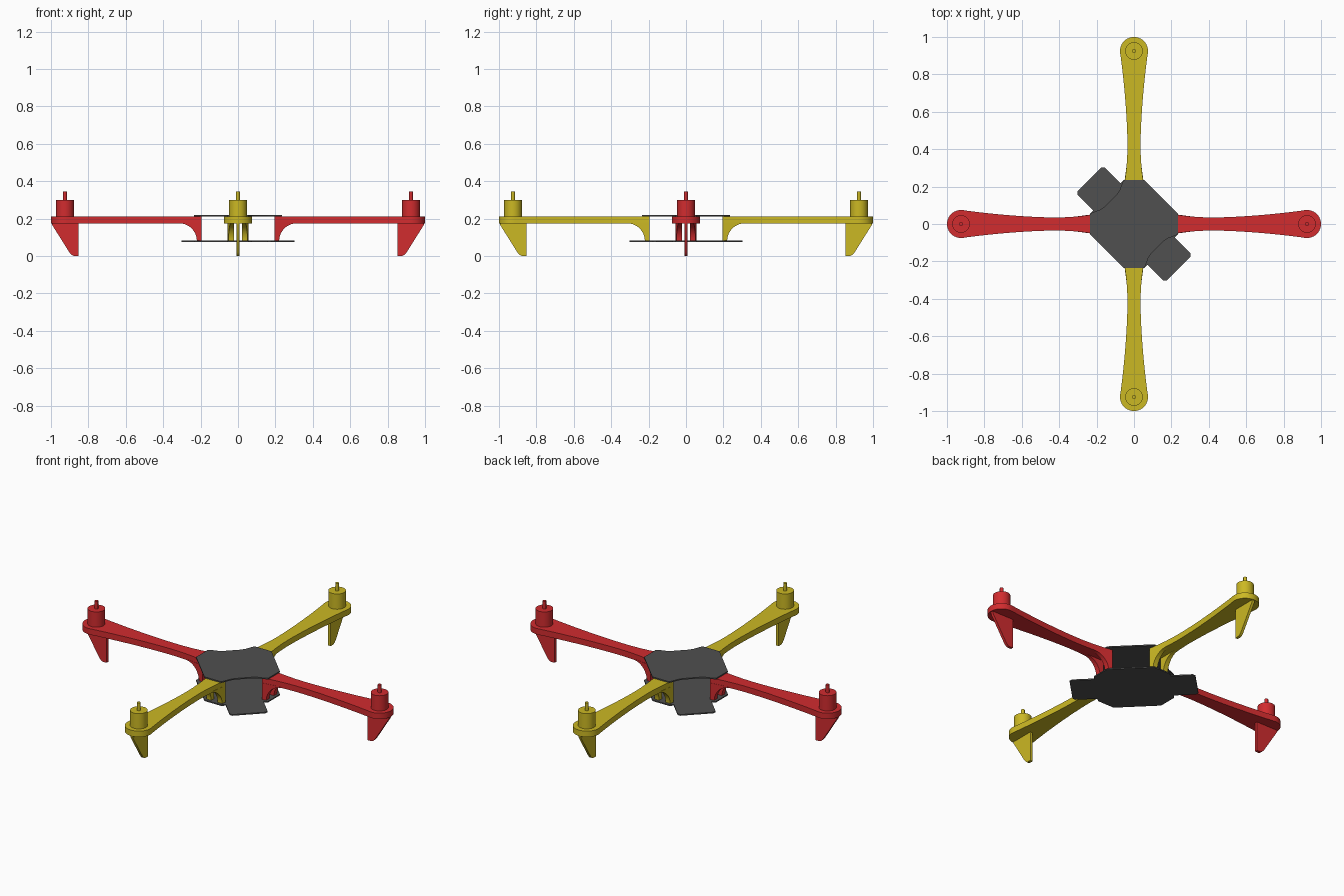
import bpy, bmesh, math
from mathutils import Matrix, Vector

if "Cube" in bpy.data.objects:
    bpy.data.objects.remove(bpy.data.objects["Cube"], do_unlink=True)


def material(name, rgb):
    m = bpy.data.materials.new(name)
    m.use_nodes = True
    m.diffuse_color = (*rgb, 1)
    m.node_tree.nodes["Principled BSDF"].inputs["Base Color"].default_value = (*rgb, 1)
    return m


RED = material("red", (0.64, 0.025, 0.028))
YELLOW = material("yellow", (0.6, 0.48, 0.017))
GREY = material("dark grey", (0.08, 0.08, 0.08))


def finish(name, bm, mat, angle=0.0):
    bmesh.ops.recalc_face_normals(bm, faces=bm.faces)
    mesh = bpy.data.meshes.new(name)
    bm.to_mesh(mesh)
    bm.free()
    mesh.materials.append(mat)
    ob = bpy.data.objects.new(name, mesh)
    bpy.context.collection.objects.link(ob)
    ob.rotation_euler.z = angle
    bpy.ops.object.select_all(action='DESELECT')
    ob.select_set(True)
    bpy.context.view_layer.objects.active = ob
    bpy.ops.object.shade_smooth_by_angle(angle=math.radians(30))
    return ob


def loft(bm, first, second):
    """Solid between two matching closed loops of points."""
    a = [bm.verts.new(p) for p in first]
    b = [bm.verts.new(p) for p in second]
    bm.faces.new(a)
    bm.faces.new(b[::-1])
    for i in range(len(a)):
        j = (i + 1) % len(a)
        bm.faces.new((a[i], a[j], b[j], b[i]))


def cylinder(bm, x, r, z0, z1, sides=40):
    bmesh.ops.create_cone(bm, cap_ends=True, segments=sides, radius1=r, radius2=r,
                          depth=z1 - z0,
                          matrix=Matrix.Translation((x, 0, (z0 + z1) / 2)))


INNER, TIP, PAD = 0.195, 0.925, 0.075
Z_LOW, Z_TOP, Z_BASE = 0.175, 0.21, 0.08


def half_width(x):
    """Waisted arm: wide at the hub and at the motor pad."""
    waist = 0.035
    if x < 0.42:
        return waist + 0.02 * ((0.42 - x) / 0.225) ** 2
    t = (x - 0.42) / (TIP - 0.42)
    return waist + (PAD - waist) * t ** 1.7 if t < 0.95 else PAD


def build_arm(label, angle, mat):
    # waisted beam with round motor pad
    bm = bmesh.new()
    xs = [INNER + (0.89 - INNER) * i / 24 for i in range(25)]
    side = [(x, half_width(x)) for x in xs]
    cap = [(TIP + PAD * math.cos(t), PAD * math.sin(t))
           for t in (math.radians(100 - 10 * i) for i in range(21))]
    outline = side + cap + [(x, -y) for x, y in reversed(side)]
    loft(bm, [(x, y, Z_LOW) for x, y in outline], [(x, y, Z_TOP) for x, y in outline])
    finish(label + "_arm", bm, mat, angle)

    # pair of curved brackets reaching down to the lower plate
    bm = bmesh.new()
    curve = [(0.315 - 0.095 * math.cos(t), Z_BASE + 0.095 * math.sin(t))
             for t in (math.pi / 2 * i / 12 for i in range(13))]
    profile = [(INNER, Z_BASE)] + curve + [(0.315, 0.18), (INNER, 0.18)]
    for s in (1, -1):
        loft(bm, [(x, s * 0.021, z) for x, z in profile],
             [(x, s * half_width(x), z) for x, z in profile])
    finish(label + "_bracket", bm, mat, angle)

    # landing fin under the pad
    bm = bmesh.new()
    fin = [(0.853, 0.18), (0.853, 0.0), (0.878, 0.0), (0.89, 0.006),
           (0.902, 0.02), (0.993, 0.165), (0.995, 0.18)]
    loft(bm, [(x, -0.008, z) for x, z in fin], [(x, 0.008, z) for x, z in fin])
    finish(label + "_landing_fin", bm, mat, angle)

    # motor can and shaft
    bm = bmesh.new()
    cylinder(bm, TIP, 0.047, Z_TOP - 0.005, 0.3)
    cylinder(bm, TIP, 0.01, 0.295, 0.345, 16)
    finish(label + "_motor", bm, mat, angle)


for i, (label, mat) in enumerate((("left", RED), ("back", YELLOW),
                                  ("right", RED), ("front", YELLOW))):
    build_arm(label, i * math.pi / 2, mat)


def build_plate(name, z0, z1, edge):
    """Octagon whose two opposite diagonal sides follow edge, in (out, along)."""
    r = math.sqrt(0.5)
    half = [(0.055, -0.235)]
    half += [((u + v) * r, (v - u) * r) for u, v in edge]
    half += [(0.235, -0.055), (0.235, 0.055), (0.055, 0.235)]
    outline = half + [(-x, -y) for x, y in half]
    bm = bmesh.new()
    loft(bm, [(x, y, z0) for x, y in outline], [(x, y, z1) for x, y in outline])
    finish(name, bm, GREY)


# upper plate with shallow hollows, lower plate with two tabs
build_plate("upper_plate", 0.211, 0.218,
            [(0.195, -0.1), (0.183, -0.075), (0.177, -0.045),
             (0.177, 0.045), (0.183, 0.075), (0.195, 0.1)])
build_plate("lower_plate", 0.075, 0.082,
            [(0.205, -0.103), (0.325, -0.103), (0.338, -0.09),
             (0.338, 0.09), (0.325, 0.103), (0.205, 0.103)])
